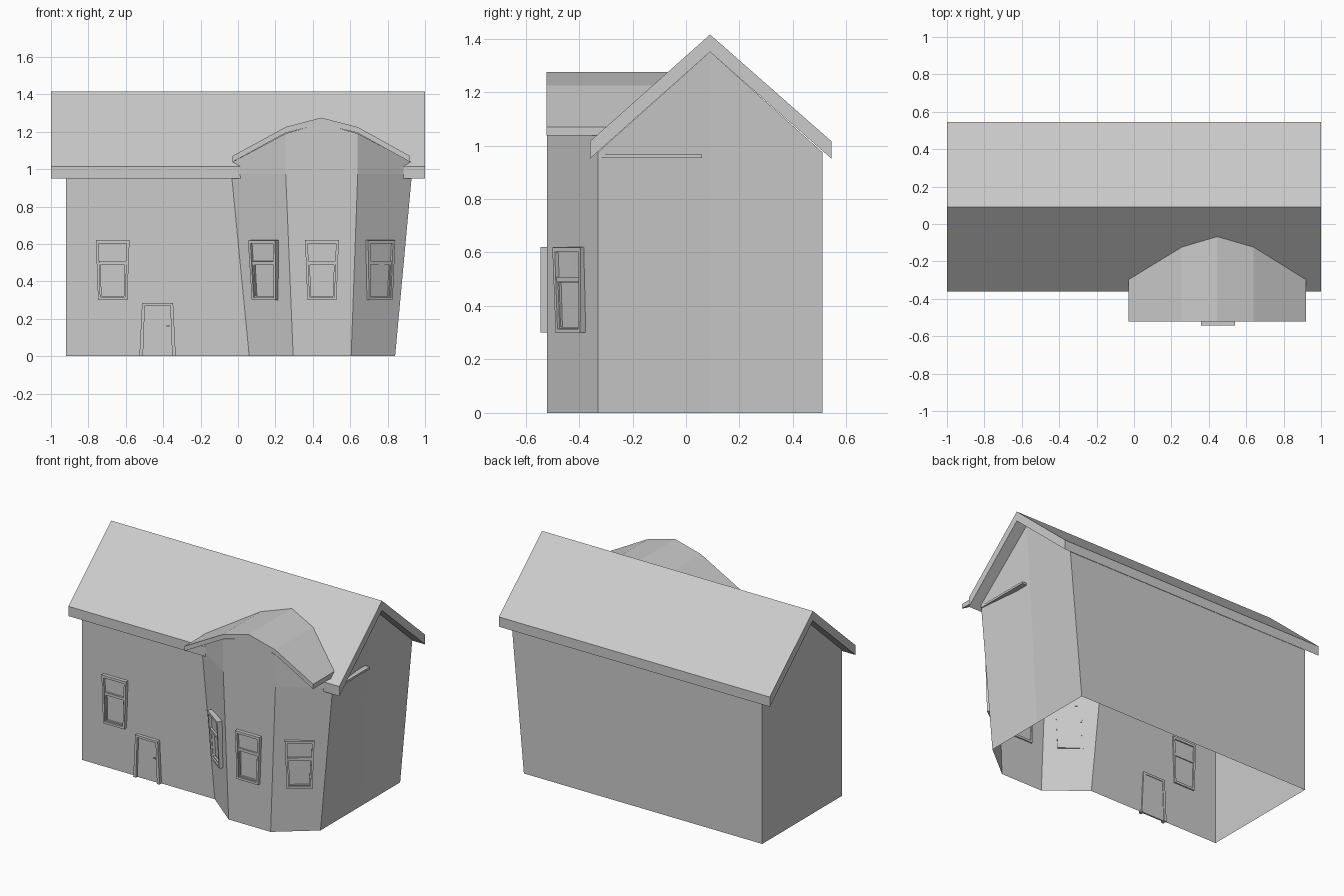
import bpy, bmesh
from mathutils import Vector

cube = bpy.data.objects.get("Cube")
if cube:
    bpy.data.objects.remove(cube, do_unlink=True)

grey = bpy.data.materials.new("plain_grey")
grey.use_nodes = True
grey.diffuse_color = (0.6, 0.6, 0.6, 1)
grey.node_tree.nodes["Principled BSDF"].inputs["Base Color"].default_value = (0.6, 0.6, 0.6, 1)


def finish(name, bm, closed=True):
    bmesh.ops.remove_doubles(bm, verts=bm.verts, dist=0.0001)
    if closed:
        bmesh.ops.recalc_face_normals(bm, faces=bm.faces)
    mesh = bpy.data.meshes.new(name)
    bm.to_mesh(mesh)
    bm.free()
    mesh.materials.append(grey)
    obj = bpy.data.objects.new(name, mesh)
    bpy.context.collection.objects.link(obj)
    return obj


def face(bm, points):
    bm.faces.new([bm.verts.new(p) for p in points])


def loft(bm, rings):
    """Closed solid through a row of four-point rings."""
    rows = [[bm.verts.new(p) for p in ring] for ring in rings]
    for a, b in zip(rows, rows[1:]):
        for i in range(4):
            j = (i + 1) % 4
            bm.faces.new((a[i], a[j], b[j], b[i]))
    bm.faces.new(rows[0])
    bm.faces.new(rows[-1])


# House shell: open underneath, bay and right wall lean outward toward the top
FRONT, BACK, BAY, RIDGE = -0.33, 0.51, -0.52, 0.09
EAVE, PEAK = 0.975, 1.35
bottom = [(-0.92, FRONT), (0.06, FRONT), (0.295, BAY), (0.605, BAY), (0.84, FRONT),
          (0.84, RIDGE), (0.84, BACK), (-0.92, BACK), (-0.92, RIDGE)]
top_x = [-0.92, -0.035, 0.255, 0.64, 0.93, 0.92, 0.93, -0.92, -0.92]
low = [Vector((x, y, 0)) for x, y in bottom]
high = [Vector((x, y, PEAK if y == RIDGE else EAVE)) for x, (_, y) in zip(top_x, bottom)]
bm = bmesh.new()
for i in range(len(low)):
    j = (i + 1) % len(low)
    face(bm, (low[i], low[j], high[j], high[i]))

# Upper bay walls reaching the arched roof
left, left_in, right_in, right = high[1:5]


def raised(p, z):
    return Vector((p.x, p.y, z))


face(bm, (left, left_in, raised(left_in, 1.19), raised(left, 1.035)))
face(bm, (left_in, right_in, raised(right_in, 1.19), (0.445, BAY, 1.245), raised(left_in, 1.19)))
face(bm, (right_in, right, raised(right, 1.035), raised(right_in, 1.19)))
finish("house_walls", bm, closed=False)

# Main gable roof
bm = bmesh.new()
loft(bm, [[(-1, y, z), (1, y, z), (1, y, z + 0.065), (-1, y, z + 0.065)]
          for y, z in ((-0.36, 0.95), (RIDGE, PEAK), (0.545, 0.95))])
finish("main_roof", bm)

# Arched bay roof, each rib ending just inside the main roof
bm = bmesh.new()
ribs = []
for x, z in ((-0.03, 1.07), (0.255, 1.225), (0.445, 1.275), (0.64, 1.225), (0.92, 1.07)):
    rear = RIDGE - (1.415 - z) / 0.889 + 0.02
    ribs.append([(x, BAY - 0.002, z - 0.032), (x, rear, z - 0.032),
                 (x, rear, z), (x, BAY - 0.002, z)])
loft(bm, ribs)
finish("bay_roof", bm)

# Thin ledge showing through the right wall
bm = bmesh.new()
loft(bm, [[(0.88, y, 0.953), (0.932, y, 0.953), (0.932, y, 0.967), (0.88, y, 0.967)]
          for y in (FRONT, 0.06)])
finish("side_ledge", bm)


class Wall:
    """Local axes on a wall panel: across, up and outward."""

    def __init__(self, i, z, x=None):
        a, b = low[i].lerp(high[i], z / EAVE), low[i + 1].lerp(high[i + 1], z / EAVE)
        self.u = (b - a).normalized()
        self.n = self.u.cross(high[i] - low[i]).normalized()
        self.v = self.n.cross(self.u)
        self.o = (a + b) / 2
        if x is not None:
            self.o.x = x

    def at(self, u, v, d):
        return self.o + self.u * u + self.v * v + self.n * d

    def slab(self, bm, corners, d0, d1):
        loft(bm, [[self.at(u, v, d) for u, v in corners] for d in (d0, d1)])


def band(wall, bm, outer, inner, d0, d1, sides):
    for i in range(sides):
        j = (i + 1) % 4
        wall.slab(bm, (outer[i], outer[j], inner[j], inner[i]), d0, d1)


def tapered(bottom_w, top_w, z0, z1):
    # Starts at bottom left and goes up, over and down
    return [(-bottom_w, z0), (-top_w, z1), (top_w, z1), (bottom_w, z0)]


# Sash windows, slightly wider at the top
def window(name, wall):
    bm = bmesh.new()
    band(wall, bm, tapered(0.078, 0.09, -0.16, 0.16),
         tapered(0.066, 0.075, -0.145, 0.143), -0.008, 0.024, 4)
    wall.slab(bm, tapered(0.071, 0.072, 0.03, 0.048), -0.006, 0.02)
    wall.slab(bm, tapered(0.072, 0.078, 0.04, 0.15), 0.001, 0.008)
    band(wall, bm, tapered(0.068, 0.073, -0.148, 0.035),
         tapered(0.06, 0.064, -0.138, 0.028), 0.001, 0.014, 4)
    finish(name, bm)


window("front_window", Wall(0, 0.46, -0.67))
for index, name in enumerate(("bay_window_left", "bay_window_middle", "bay_window_right")):
    window(name, Wall(index + 1, 0.46))

# Door with surround and handle
door_wall = Wall(0, 0, -0.43)
bm = bmesh.new()
band(door_wall, bm, tapered(0.097, 0.083, 0, 0.285),
     tapered(0.078, 0.068, 0, 0.27), -0.008, 0.022, 3)
finish("door_frame", bm)
bm = bmesh.new()
door_wall.slab(bm, tapered(0.078, 0.068, 0, 0.27), -0.004, 0.006)
finish("door", bm)
bm = bmesh.new()
door_wall.slab(bm, [(0.048, 0.158), (0.048, 0.166), (0.064, 0.166), (0.064, 0.158)], 0.004, 0.018)
finish("door_handle", bm)
